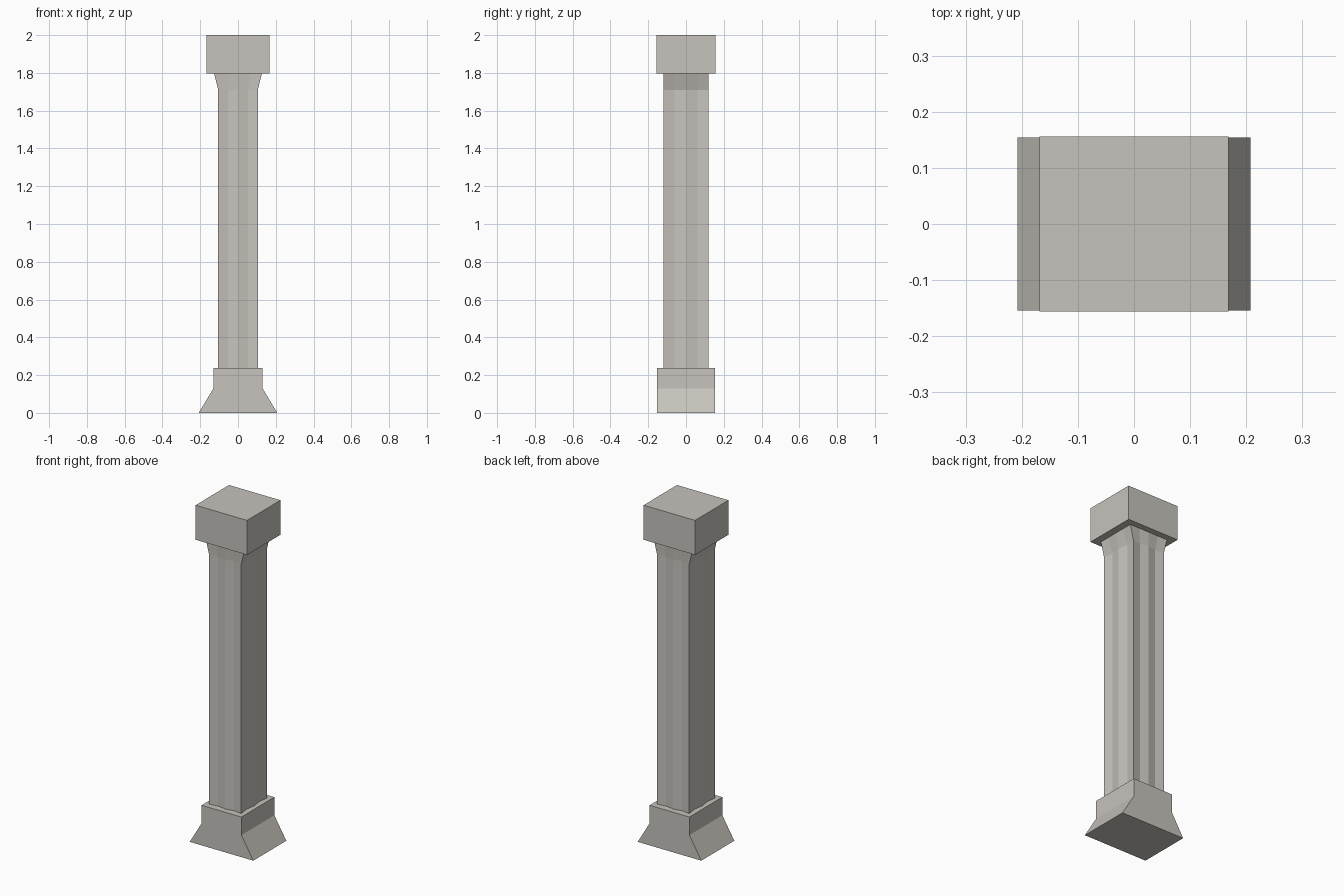
import bpy, bmesh
from mathutils import Vector

cube = bpy.data.objects.get("Cube")
if cube:
    bpy.data.objects.remove(cube, do_unlink=True)

stone = bpy.data.materials.new("warm_grey_stone")
stone.use_nodes = True
colour = (0.57, 0.545, 0.505, 1)
stone.diffuse_color = colour
bsdf = next(n for n in stone.node_tree.nodes if n.type == 'BSDF_PRINCIPLED')
bsdf.inputs["Base Color"].default_value = colour
bsdf.inputs["Roughness"].default_value = 0.9


def ring(hx, hy, z, groove=None):
    """Rectangular outline; with a groove depth, each side has two V flutes."""
    corners = [Vector(c) for c in ((-hx, -hy, z), (hx, -hy, z), (hx, hy, z), (-hx, hy, z))]
    if groove is None:
        return corners
    points = []
    for i, a in enumerate(corners):
        b = corners[(i + 1) % 4]
        along = (b - a).normalized()
        inward = Vector((-along.y, along.x, 0))
        for k in range(4):
            points.append(a.lerp(b, k / 4) + inward * groove * (k % 2))
    return points


def loft(name, rings):
    """Join stacked outlines into one closed solid."""
    bm = bmesh.new()
    loops = [[bm.verts.new(p) for p in r] for r in rings]
    n = len(loops[0])
    for low, high in zip(loops, loops[1:]):
        for i in range(n):
            j = (i + 1) % n
            bm.faces.new((low[i], low[j], high[j], high[i]))
    bm.faces.new(loops[0][::-1])
    bm.faces.new(loops[-1])
    bmesh.ops.recalc_face_normals(bm, faces=bm.faces)
    mesh = bpy.data.meshes.new(name)
    bm.to_mesh(mesh)
    bm.free()
    mesh.materials.append(stone)
    obj = bpy.data.objects.new(name, mesh)
    bpy.context.collection.objects.link(obj)
    return obj


# Base: sloped foot on the left and right sides, straight block above
loft("base", [ring(0.208, 0.154, 0), ring(0.13, 0.154, 0.13), ring(0.13, 0.154, 0.237)])

# Fluted shaft that flares sideways into a plain neck under the capital
loft("shaft", [ring(0.105, 0.12, 0.237, 0.009),
               ring(0.105, 0.12, 1.71, 0.009),
               ring(0.126, 0.12, 1.796, 0)])

# Square capital block
loft("capital", [ring(0.168, 0.156, 1.796), ring(0.168, 0.156, 2)])
